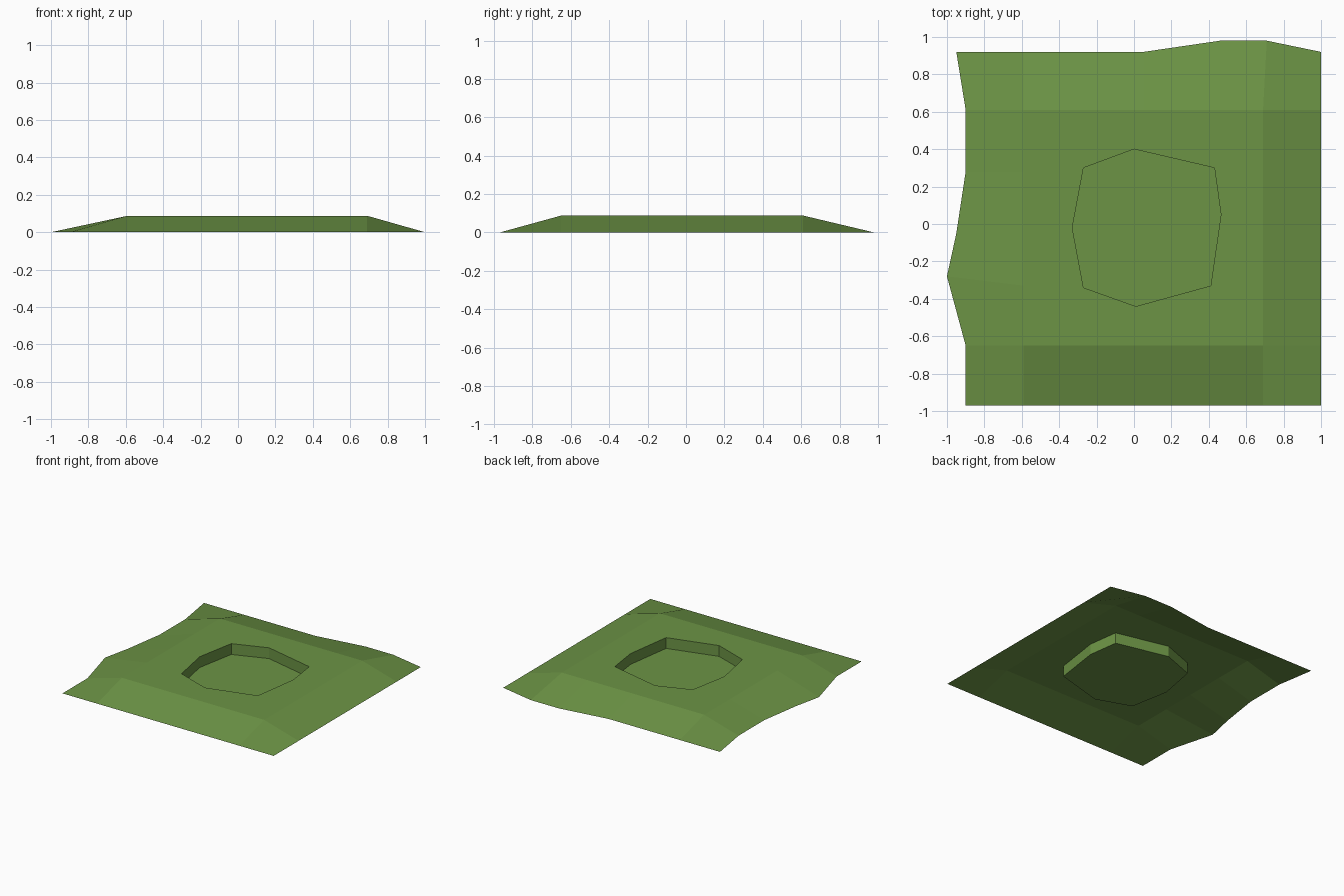
import bpy, bmesh

if "Cube" in bpy.data.objects:
    bpy.data.objects.remove(bpy.data.objects["Cube"])

TOP = 0.088  # height of the plateau

grass = bpy.data.materials.new("grass green")
grass.diffuse_color = (0.15, 0.295, 0.06, 1)
grass.use_nodes = True
grass.node_tree.nodes["Principled BSDF"].inputs["Base Color"].default_value = grass.diffuse_color

bm = bmesh.new()

def ring(points, z):
    return [bm.verts.new((x, y, z)) for x, y in points]

# plateau rim, counter-clockwise from the front left corner
rim_xy = [(-.59, -.65), (.69, -.65), (.69, .61), (.46, .61), (.05, .61),
          (-.59, .61), (-.59, .28), (-.59, -.05), (-.59, -.33)]
# ground edge: for each rim point, the outer points it joins
# (corners own three points, straight runs own one)
foot_xy = [[(-.90, -.65), (-.90, -.97), (-.59, -.97)],
           [(.69, -.97), (1, -.97), (1, -.65)],
           [(1, .61), (1, .92), (.71, .98)],
           [(.46, .98)], [(.05, .92)],
           [(-.59, .92), (-.95, .92), (-.90, .61)],
           [(-.90, .28)], [(-.95, -.05)], [(-1, -.28)]]
rim = ring(rim_xy, TOP)
feet = [ring(p, 0) for p in foot_xy]

# sloping sides and corner patches
for i, (v, foot) in enumerate(zip(rim, feet)):
    j = (i + 1) % len(rim)
    bm.faces.new((foot[-1], feet[j][0], rim[j], v))
    if len(foot) == 3:
        bm.faces.new((foot[0], foot[1], foot[2], v))

# eight-sided hollow: floor and upright walls
hollow_xy = [(0, .40), (-.27, .30), (-.33, -.02), (-.27, -.34),
             (.01, -.44), (.41, -.33), (.465, .05), (.43, .30)]
lip = ring(hollow_xy, TOP)
floor = ring(hollow_xy, 0)
bm.faces.new(floor)
n = len(lip)
for i in range(n):
    j = (i + 1) % n
    bm.faces.new((lip[i], lip[j], floor[j], floor[i]))

# flat plateau between the rim and the hollow
edges = [bm.edges.get((r[i], r[(i + 1) % len(r)])) for r in (rim, lip) for i in range(len(r))]
bmesh.ops.triangle_fill(bm, edges=edges, use_beauty=True, normal=(0, 0, 1))
bmesh.ops.recalc_face_normals(bm, faces=bm.faces[:])
if sum(f.normal.z for f in bm.faces) < 0:
    bmesh.ops.reverse_faces(bm, faces=bm.faces[:])

mesh = bpy.data.meshes.new("grass_mound")
bm.to_mesh(mesh)
bm.free()
mesh.materials.append(grass)
mound = bpy.data.objects.new("grass_mound", mesh)
bpy.context.collection.objects.link(mound)
